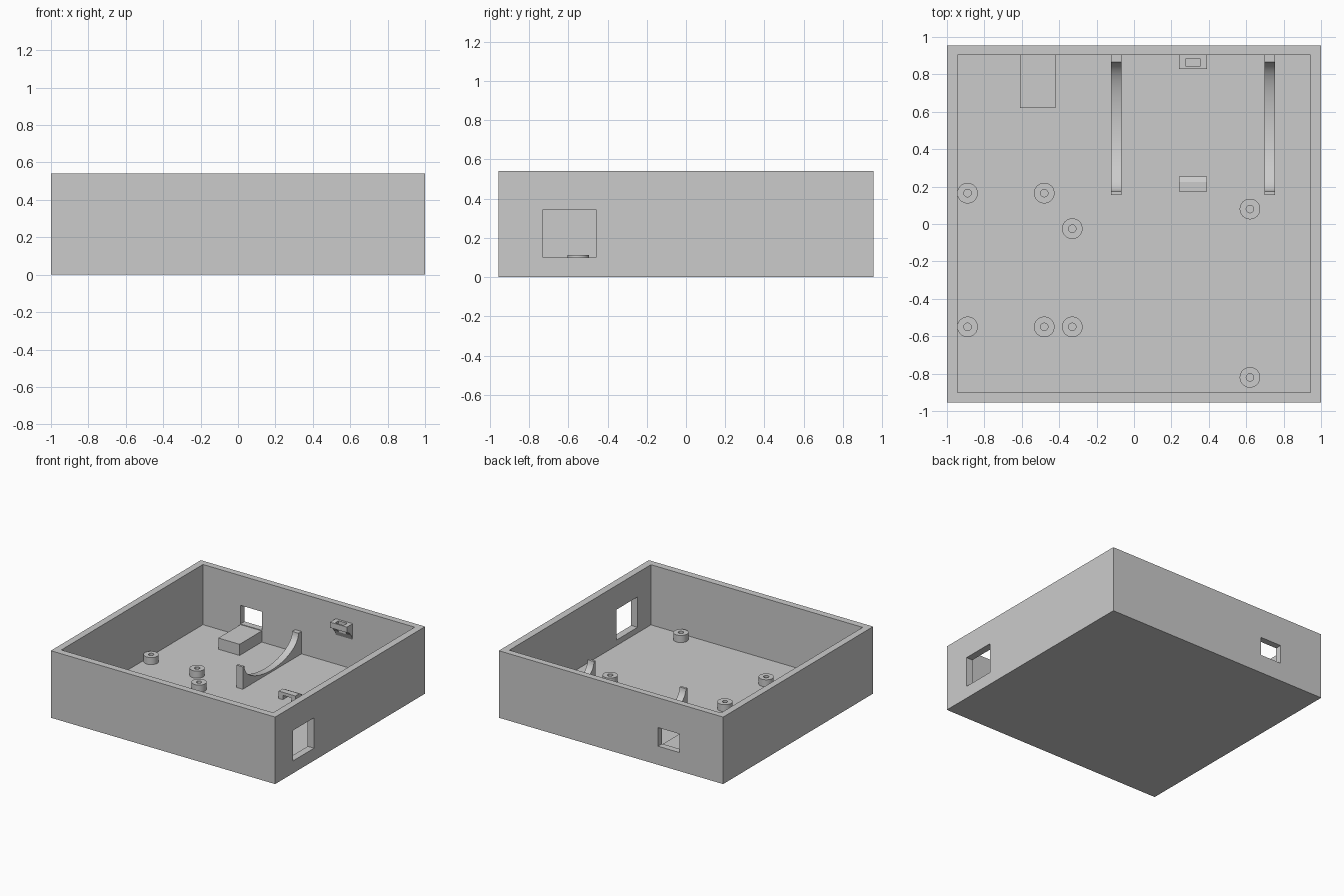
import bpy, bmesh, math
from mathutils import Matrix, Vector

if "Cube" in bpy.data.objects:
    bpy.data.objects.remove(bpy.data.objects["Cube"], do_unlink=True)

grey = bpy.data.materials.new("plain_grey")
grey.use_nodes = True
colour = (0.6, 0.6, 0.6, 1)
grey.diffuse_color = colour
grey.node_tree.nodes["Principled BSDF"].inputs["Base Color"].default_value = colour

FLOOR = 0.055
SINK = FLOOR - 0.005


def finish(name, bm):
    bmesh.ops.recalc_face_normals(bm, faces=bm.faces)
    mesh = bpy.data.meshes.new(name)
    bm.to_mesh(mesh)
    bm.free()
    obj = bpy.data.objects.new(name, mesh)
    bpy.context.collection.objects.link(obj)
    mesh.materials.append(grey)
    return obj


def box(name, x, y, z):
    bm = bmesh.new()
    size = Vector((x[1] - x[0], y[1] - y[0], z[1] - z[0]))
    mid = Vector((sum(x), sum(y), sum(z))) / 2
    bmesh.ops.create_cube(bm, size=1, matrix=Matrix.Translation(mid) @ Matrix.Diagonal(size).to_4x4())
    return finish(name, bm)


def cylinder(name, x, y, z, radius):
    bm = bmesh.new()
    bmesh.ops.create_cone(bm, cap_ends=True, segments=40, radius1=radius, radius2=radius,
                          depth=z[1] - z[0], matrix=Matrix.Translation((x, y, sum(z) / 2)))
    return finish(name, bm)


def extrude_x(name, profile, x):
    """Extrude a (y, z) profile between two x positions."""
    bm = bmesh.new()
    face = bm.faces.new([bm.verts.new((x[0], y, z)) for y, z in profile])
    moved = bmesh.ops.extrude_face_region(bm, geom=[face], use_keep_orig=True)["geom"]
    bmesh.ops.translate(bm, vec=(x[1] - x[0], 0, 0),
                        verts=[v for v in moved if isinstance(v, bmesh.types.BMVert)])
    return finish(name, bm)


def cut(obj, *cutters):
    """Subtract the cutters from the object and discard them."""
    for c in cutters:
        mod = obj.modifiers.new("cut", "BOOLEAN")
        mod.operation, mod.solver, mod.object = "DIFFERENCE", "EXACT", c
    bpy.context.view_layer.update()
    graph = bpy.context.evaluated_depsgraph_get()
    mesh = bpy.data.meshes.new_from_object(obj.evaluated_get(graph))
    obj.modifiers.clear()
    obj.data = mesh
    for c in cutters:
        bpy.data.objects.remove(c, do_unlink=True)
    return obj


def smooth(obj):
    bpy.ops.object.select_all(action="DESELECT")
    obj.select_set(True)
    bpy.context.view_layer.objects.active = obj
    bpy.ops.object.shade_smooth_by_angle(angle=math.radians(30))


# Open tray with a large side window and a small back window
tray = box("tray", (-1, 1), (-0.955, 0.955), (0, 0.54))
cut(tray,
    box("cavity", (-0.945, 0.943), (-0.9, 0.903), (FLOOR, 0.7)),
    box("side_window", (0.9, 1.1), (-0.73, -0.46), (0.1, 0.345)),
    box("back_window", (-0.61, -0.42), (0.85, 1.1), (0.15, 0.3)))

# Ledge under the back window
box("window_ledge", (-0.61, -0.42), (0.62, 0.91), (SINK, 0.145))

# Screw standoffs with blind holes
spots = [(-0.89, 0.165), (-0.48, 0.165), (-0.33, -0.025), (0.62, 0.08),
         (-0.89, -0.55), (-0.48, -0.55), (-0.33, -0.55), (0.62, -0.82)]
for i, (x, y) in enumerate(spots, 1):
    post = cylinder(f"standoff_{i}", x, y, (SINK, 0.112), 0.055)
    smooth(cut(post, cylinder("screw_hole", x, y, (FLOOR + 0.001, 0.2), 0.02)))

# Curved cradle ribs
TOP = 0.235
arc = []
for i in range(33):
    a = math.pi * i / 32
    arc.append((0.52 - 0.345 * math.cos(a), TOP - 0.165 * math.sin(a)))
rib = [(0.155, SINK), (0.155, TOP)] + arc + [(0.908, TOP), (0.908, SINK)]
for side, x in (("right", -0.122), ("left", 0.698)):
    smooth(extrude_x(f"cradle_rib_{side}", rib, (x, x + 0.056)))

# Tie anchor on the back wall, with a vertical slot
anchor = extrude_x("wall_tie_anchor",
                   [(0.908, 0.28), (0.908, 0.42), (0.83, 0.42), (0.83, 0.375),
                    (0.86, 0.36), (0.885, 0.33)], (0.24, 0.39))
cut(anchor, box("tie_slot", (0.277, 0.353), (0.842, 0.885), (0.2, 0.5)))

# Tie anchor on the floor, with a tunnel through it
anchor = extrude_x("floor_tie_anchor",
                   [(0.175, SINK), (0.175, 0.115), (0.225, 0.115), (0.255, 0.1), (0.255, SINK)],
                   (0.24, 0.39))
cut(anchor, box("tie_tunnel", (0.277, 0.353), (0.1, 0.3), (0, 0.09)))
